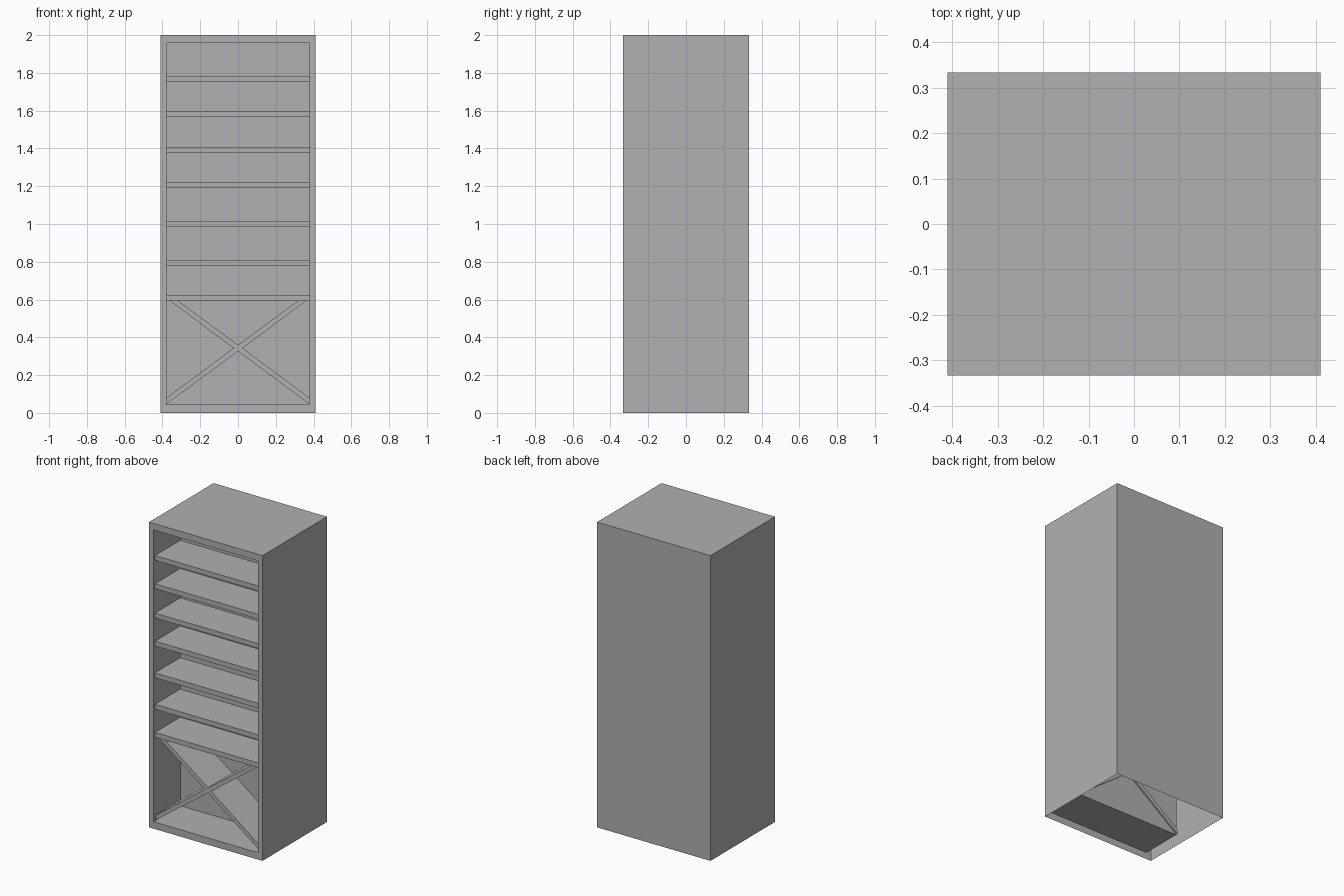
import bpy, bmesh

if "Cube" in bpy.data.objects:
    bpy.data.objects.remove(bpy.data.objects["Cube"])

W, D, H = 0.411, 0.334, 2.0               # half width, half depth, height
IN_X, IN_Z0, IN_Z1 = 0.378, 0.045, 1.957  # front opening
BACK_Y = -0.058                           # recess back wall
SHELF_Y, CROSS_Y, END_Y = -0.319, -0.311, -0.048  # fittings: fronts, and ends just through the back

grey = bpy.data.materials.new("dark_grey")
grey.diffuse_color = (0.44, 0.44, 0.44, 1)
grey.use_nodes = True
grey.node_tree.nodes["Principled BSDF"].inputs["Base Color"].default_value = grey.diffuse_color


def make_object(name, bm):
    mesh = bpy.data.meshes.new(name)
    bm.to_mesh(mesh)
    bm.free()
    mesh.materials.append(grey)
    obj = bpy.data.objects.new(name, mesh)
    bpy.context.collection.objects.link(obj)
    return obj


def rect(x, z0, z1):
    return [(-x, z0), (x, z0), (x, z1), (-x, z1)]


def ring(bm, profile, y):
    return [bm.verts.new((x, y, z)) for x, z in profile]


def bridge(bm, a, b):
    for i in range(len(a)):
        j = (i + 1) % len(a)
        bm.faces.new((a[i], a[j], b[j], b[i]))


def prism(name, profile, front_y):
    """Solid from an x/z outline, running from front_y to the fitting rear."""
    bm = bmesh.new()
    a, b = ring(bm, profile, front_y), ring(bm, profile, END_Y)
    bridge(bm, a, b)
    bm.faces.new(a)
    bm.faces.new(b)
    bmesh.ops.recalc_face_normals(bm, faces=bm.faces)
    return make_object(name, bm)


# Cabinet: thin outer shell with open base and a shallow recess sunk in the front
bm = bmesh.new()
rear = ring(bm, rect(W, 0, H), D)
front = ring(bm, rect(W, 0, H), -D)
rim = ring(bm, rect(IN_X, IN_Z0, IN_Z1), -D)
sunk = ring(bm, rect(IN_X, IN_Z0, IN_Z1), BACK_Y)
for a, b in ((rear, front), (front, rim), (rim, sunk)):
    bridge(bm, a, b)
bm.faces.new(rear)
bm.faces.new(sunk)
bmesh.ops.recalc_face_normals(bm, faces=bm.faces)
base = [f for f in bm.faces if all(v.co.z < 0.001 for v in f.verts)]
bmesh.ops.delete(bm, geom=base, context='FACES_ONLY')
make_object("cabinet_shell", bm)

# Shelves
for i, z in enumerate((0.593, 0.777, 0.983, 1.191, 1.375, 1.567, 1.752)):
    prism(f"shelf_{i + 1}", rect(IN_X, z, z + 0.032), SHELF_Y)

# Crossed divider in the bottom bay, outlined on one side and mirrored
half = [(0, 0.36), (0.317, 0.593), (0.36, 0.593), (0.024, 0.3425),
        (IN_X, 0.08), (IN_X, 0.047), (0, 0.326)]
prism("cross_divider", half + [(-x, z) for x, z in reversed(half[1:-1])], CROSS_Y)
